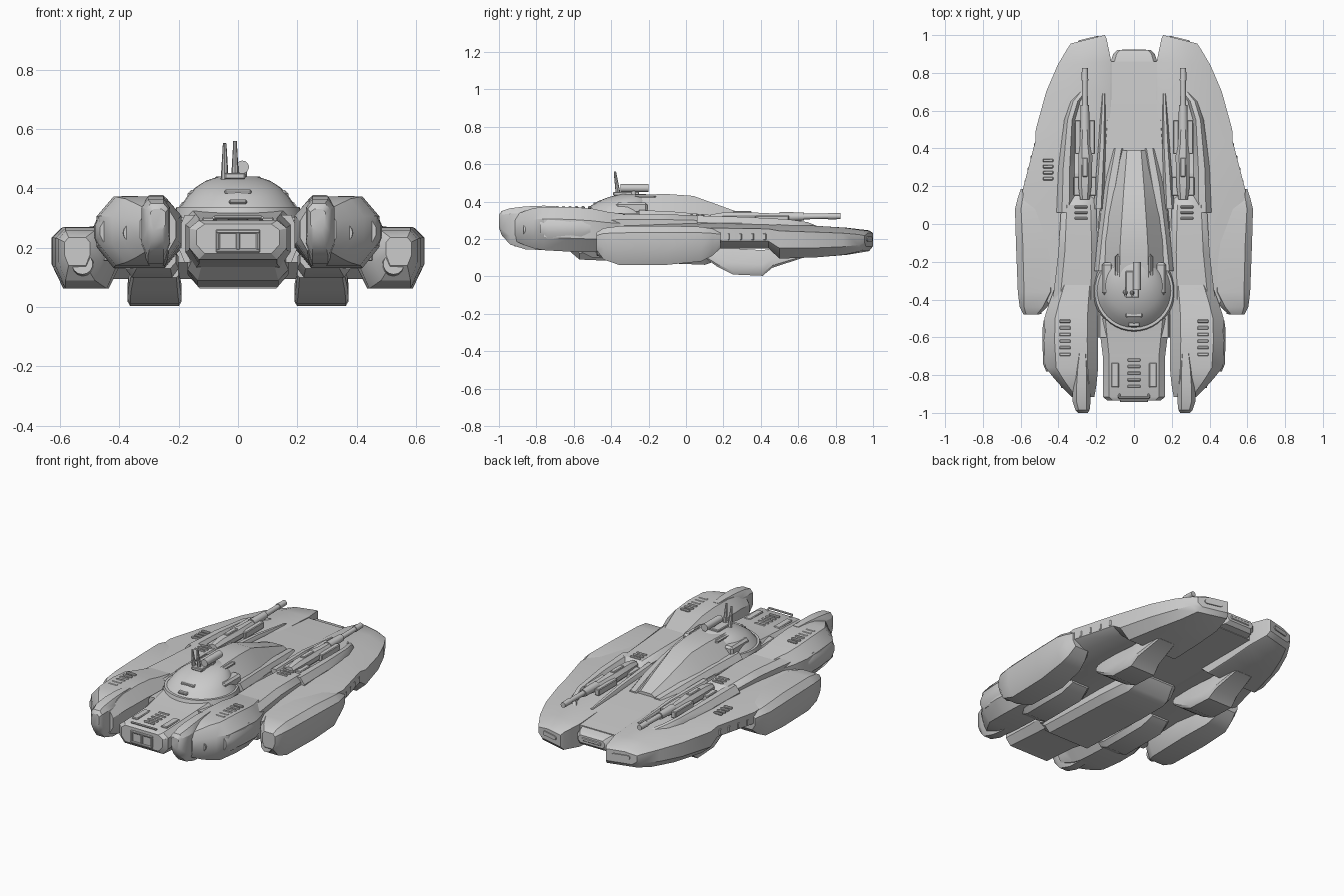
import bpy, bmesh, math
from mathutils import Vector, Matrix

grey = bpy.data.materials.new("plain grey")
grey.diffuse_color = (0.6, 0.6, 0.6, 1)


def finish(name, bm, mirror=False, angle=32):
    bmesh.ops.recalc_face_normals(bm, faces=bm.faces)
    me = bpy.data.meshes.new(name)
    bm.to_mesh(me)
    bm.free()
    me.materials.append(grey)
    ob = bpy.data.objects.new(name, me)
    bpy.context.collection.objects.link(ob)
    if mirror:
        ob.modifiers.new("Mirror", 'MIRROR').use_mirror_merge = False
    bpy.ops.object.select_all(action='DESELECT')
    ob.select_set(True)
    bpy.context.view_layer.objects.active = ob
    bpy.ops.object.shade_smooth_by_angle(angle=math.radians(angle))
    return ob


def loft(name, secs, cx=0.2, ct=0.3, cb=0.3, mirror=True, inner=True, cxb=None):
    """Chamfered sections (y, x0, x1, z0, z1[, outer y]) joined along y."""
    bm = bmesh.new()
    rings = []
    cxb = cx if cxb is None else cxb
    for s in secs:
        y, x0, x1, z0, z1 = s[:5]
        yo = s[5] if len(s) > 5 else y
        a, b = (cx, cxb) if inner else (0.02, 0.02)
        t, u0 = (ct, cb) if inner else (0.02, 0.02)
        pts = [(b, 0), (1 - cxb, 0), (1, cb), (1, 1 - ct), (1 - cx, 1), (a, 1), (0, 1 - t), (0, u0)]
        rings.append([bm.verts.new((x0 + (x1 - x0) * u, y + (yo - y) * u, z0 + (z1 - z0) * v))
                      for u, v in pts])
    for r, q in zip(rings, rings[1:]):
        for i in range(8):
            j = (i + 1) % 8
            bm.faces.new((r[i], r[j], q[j], q[i]))
    bm.faces.new(rings[0])
    bm.faces.new(rings[-1])
    return finish(name, bm, mirror)


def boxes(name, items, mirror=True, bevel=0.004):
    """Several small bevelled boxes (x, y, z, sx, sy, sz) in one object."""
    bm = bmesh.new()
    for x, y, z, sx, sy, sz in items:
        bmesh.ops.create_cube(bm, size=1, matrix=Matrix.Translation((x, y, z))
                              @ Matrix.Diagonal((sx, sy, sz, 1)))
    if bevel:
        bmesh.ops.bevel(bm, geom=bm.edges[:], offset=bevel, segments=1, affect='EDGES')
    return finish(name, bm, mirror)


def tubes(name, items, mirror=True, n=12):
    """Tapered tubes (start, end, r1, r2) in one object."""
    bm = bmesh.new()
    for p, q, r1, r2 in items:
        p, q = Vector(p), Vector(q)
        d = q - p
        m = Matrix.Translation((p + q) / 2) @ d.to_track_quat('Z', 'Y').to_matrix().to_4x4()
        bmesh.ops.create_cone(bm, cap_ends=True, segments=n, radius1=r1, radius2=r2,
                              depth=d.length, matrix=m)
    return finish(name, bm, mirror)


# Hull: central deck and the two broad prongs
loft("centre_deck", [(-0.6, -.2, .2, .15, .31), (0, -.2, .2, .15, .30), (.5, -.16, .16, .15, .282),
                     (.86, -.14, .14, .15, .252)], cx=.05, mirror=False)
loft("nose_plate", [(.84, -.13, .13, .15, .25), (.90, -.11, .11, .16, .24), (.92, -.09, .09, .18, .225)],
     cx=.08, mirror=False)
boxes("nose_slot", [(0, .917, .203, .13, .014, .02)], mirror=False)
loft("hull_prong", [(1.0, .155, .335, .16, .232, .955), (.98, .145, .355, .135, .246, .925),
                    (.86, .12, .405, .115, .26, .84), (.7, .12, .465, .102, .27), (.5, .12, .52, .095, .28),
                    (.44, .12, .522, .15, .28), (.18, .12, .59, .15, .285),
                    (-.2, .12, .56, .15, .278), (-.45, .12, .44, .15, .285)],
     cx=.4, ct=.2, cb=.3, inner=False, cxb=.16)
loft("prong_intake", [(.96, .18, .30, .185, .215, .93), (.997, .19, .295, .187, .212, .971)], cx=.08)

# Belly and rear body
loft("belly", [(-.64, -.15, .15, .15, .25), (-.57, -.17, .17, .09, .25), (-.1, -.17, .17, .07, .25),
               (.1, -.16, .16, .062, .25), (.14, -.155, .155, .075, .25), (.2, -.14, .14, .14, .25)],
     cx=.1, ct=.1, cb=.22, mirror=False)
loft("rear_body", [(-.935, -.14, .14, .18, .28), (-.915, -.165, .165, .16, .292), (-.7, -.165, .165, .145, .30),
                   (-.5, -.19, .19, .12, .325)], cx=.1, ct=.2, cb=.3, mirror=False)
boxes("rear_frame", [(0, -.937, .255, .15, .012, .014), (0, -.937, .19, .15, .012, .014),
                     (0, -.937, .222, .014, .012, .06), (-.068, -.937, .222, .014, .012, .06),
                     (.068, -.937, .222, .014, .012, .06)], mirror=False)
tubes("rear_handle", [((-.08, -.92, .302), (.08, -.92, .302), .006, .006),
                      ((-.08, -.92, .302), (-.075, -.89, .28), .006, .006),
                      ((.08, -.92, .302), (.075, -.89, .28), .006, .006)], mirror=False, n=8)
boxes("rear_deck_slats", [(0, -.86 + i * .035, .298, .07, .016, .012) for i in range(5)]
      + [(sx * .1, -.8, .296, .04, .13, .014) for sx in (-1, 1)], mirror=False)

# Rear nacelles with curved tail fins
loft("rear_nacelle", [(-.915, .21, .33, .19, .33), (-.86, .20, .385, .165, .35), (-.815, .195, .425, .15, .365),
                      (-.76, .19, .468, .14, .372), (-.62, .19, .478, .132, .372), (-.5, .19, .475, .13, .362),
                      (-.42, .19, .45, .14, .345), (-.34, .19, .42, .15, .335), (-.25, .2, .38, .2, .315)],
     cx=.2, ct=.28, cb=.3)
loft("tail_fin", [(-1.0, .245, .295, .26, .33), (-.985, .235, .31, .22, .35), (-.94, .23, .325, .17, .364),
                  (-.86, .23, .325, .145, .374), (-.76, .235, .315, .14, .378), (-.68, .245, .30, .2, .374)],
     cx=.22, ct=.15, cb=.25)
loft("nacelle_side_panel", [(-.78, .42, .465, .22, .29), (-.74, .42, .482, .20, .31),
                            (-.56, .43, .485, .20, .31), (-.51, .43, .478, .22, .29)], cx=.25)
boxes("nacelle_vents", [(.365, -.69 + i * .035, .368, .06, .018, .014) for i in range(6)])
tubes("nacelle_nozzle", [((.355, -.872, .25), (.345, -.80, .25), .032, .05)], n=16)

# Side pods with nozzles
loft("side_pod", [(-.478, .50, .585, .14, .235), (-.44, .46, .605, .09, .258), (-.36, .41, .615, .062, .268),
                  (-.1, .40, .625, .062, .27), (.08, .43, .63, .08, .265), (.14, .45, .615, .11, .255),
                  (.185, .47, .6, .15, .24)], cx=.16, ct=.17, cb=.36)
tubes("pod_nozzle", [((.525, -.475, .145), (.52, -.38, .14), .035, .052)], n=14)
boxes("pod_joint", [(.42, -.18, .2, .10, .4, .10), (.41, -.40, .19, .09, .12, .07)])
boxes("flank_strip", [(.56 - i * .0165, .21 + i * .065, .212, .04, .055, .045) for i in range(4)], bevel=.008)

# Lower skids
loft("skid", [(.10, .20, .36, .10, .16), (.17, .195, .37, .05, .16), (.25, .19, .373, .01, .15),
              (.41, .19, .373, .003, .14), (.46, .20, .365, .045, .15), (.62, .22, .34, .098, .16)],
     cx=.12, ct=.55, cb=.12, cxb=.05)
loft("rear_belly_block", [(-.56, .21, .36, .13, .2), (-.5, .20, .38, .10, .2), (-.2, .20, .38, .10, .2),
                          (-.12, .22, .36, .14, .2)], cx=.12)

# Raised shoulders and gun bays
loft("shoulder", [(-.4, .19, .43, .22, .33), (-.15, .19, .40, .22, .333), (.1, .20, .385, .22, .325),
                  (.15, .21, .375, .22, .285), (.5, .21, .36, .22, .28), (.69, .23, .33, .2, .265)],
     cx=.16, ct=.25)
loft("gun_bay_wall", [(.06, .315, .41, .25, .325), (.3, .315, .40, .25, .318), (.55, .31, .37, .24, .305),
                      (.65, .28, .34, .24, .29), (.7, .24, .30, .24, .27)], cx=.3, ct=.5)
loft("gun_bay_lip", [(.08, .16, .215, .25, .318), (.4, .15, .19, .25, .307), (.69, .15, .17, .24, .275)], cx=.25)
boxes("shoulder_vents", [(.28, .03 + i * .03, .327, .07, .014, .014) for i in range(3)])

# Twin guns
loft("gun_body", [(.13, .235, .285, .28, .33), (.2, .225, .295, .275, .342), (.36, .22, .295, .275, .342),
                  (.42, .23, .29, .28, .338), (.56, .24, .28, .295, .335)], cx=.25)
tubes("gun_barrel", [((.26, .5, .318), (.26, .63, .32), .026, .022), ((.26, .6, .32), (.26, .78, .322), .016, .014),
                     ((.26, .76, .322), (.26, .825, .322), .018, .016)])
boxes("gun_fittings", [(.222, .46, .305, .03, .18, .04), (.298, .46, .305, .03, .18, .04),
                       (.26, .3, .342, .03, .1, .014), (.26, .2, .29, .12, .1, .04)])

# Turret ring, dome and long sloping canopy
bm = bmesh.new()
bmesh.ops.create_cone(bm, cap_ends=True, segments=40, radius1=.218, radius2=.208, depth=.035,
                      matrix=Matrix.Translation((0, -.355, .32)))
finish("turret_ring", bm)
bm = bmesh.new()
prev = None
for r, z, y in [(.2, .33, -.355), (.172, .372, -.345), (.145, .402, -.325), (.11, .425, -.3), (.065, .44, -.28)]:
    ring = [bm.verts.new((r * math.cos(a * math.tau / 32), y + r * math.sin(a * math.tau / 32), z))
            for a in range(32)]
    if prev:
        for i in range(32):
            bm.faces.new((prev[i], prev[(i + 1) % 32], ring[(i + 1) % 32], ring[i]))
    prev = ring
bm.faces.new(prev)
finish("turret_dome", bm)
loft("canopy", [(-.36, -.17, .17, .30, .42), (-.28, -.175, .175, .30, .437), (-.1, -.165, .165, .29, .44),
                (.04, -.145, .145, .28, .43), (.2, -.12, .12, .27, .372), (.39, -.085, .085, .26, .303)],
     cx=.28, ct=.72, cb=.1, mirror=False, cxb=.02)
loft("canopy_skirt", [(-.25, .12, .21, .29, .355), (-.05, .1, .19, .28, .345), (.2, .08, .155, .27, .322),
                      (.4, .05, .115, .26, .293)], cx=.25, ct=.5)
boxes("turret_cheek", [(.14, -.29, .365, .06, .17, .06), (.08, -.22, .425, .04, .12, .016)], bevel=.012)
boxes("turret_hatch", [(0, -.47, .388, .09, .05, .016), (0, -.53, .355, .06, .03, .014)], mirror=False)

# Sensor and antennas
boxes("sensor_base", [(-.01, -.32, .442, .07, .14, .02)], mirror=False)
tubes("sensor", [((.015, -.35, .472), (.015, -.2, .472), .022, .022),
                 ((.015, -.28, .44), (.015, -.28, .47), .015, .015)], mirror=False, n=14)
tubes("antennas", [((x, -.36, .42), (x, -.38, h), .014, .006) for x, h in ((-.045, .552), (-.01, .56))],
      mirror=False, n=8)

# Deck grille on one prong
boxes("deck_grille", [(-.455, .24 + i * .032, .276, .055, .018, .014) for i in range(4)], mirror=False)
